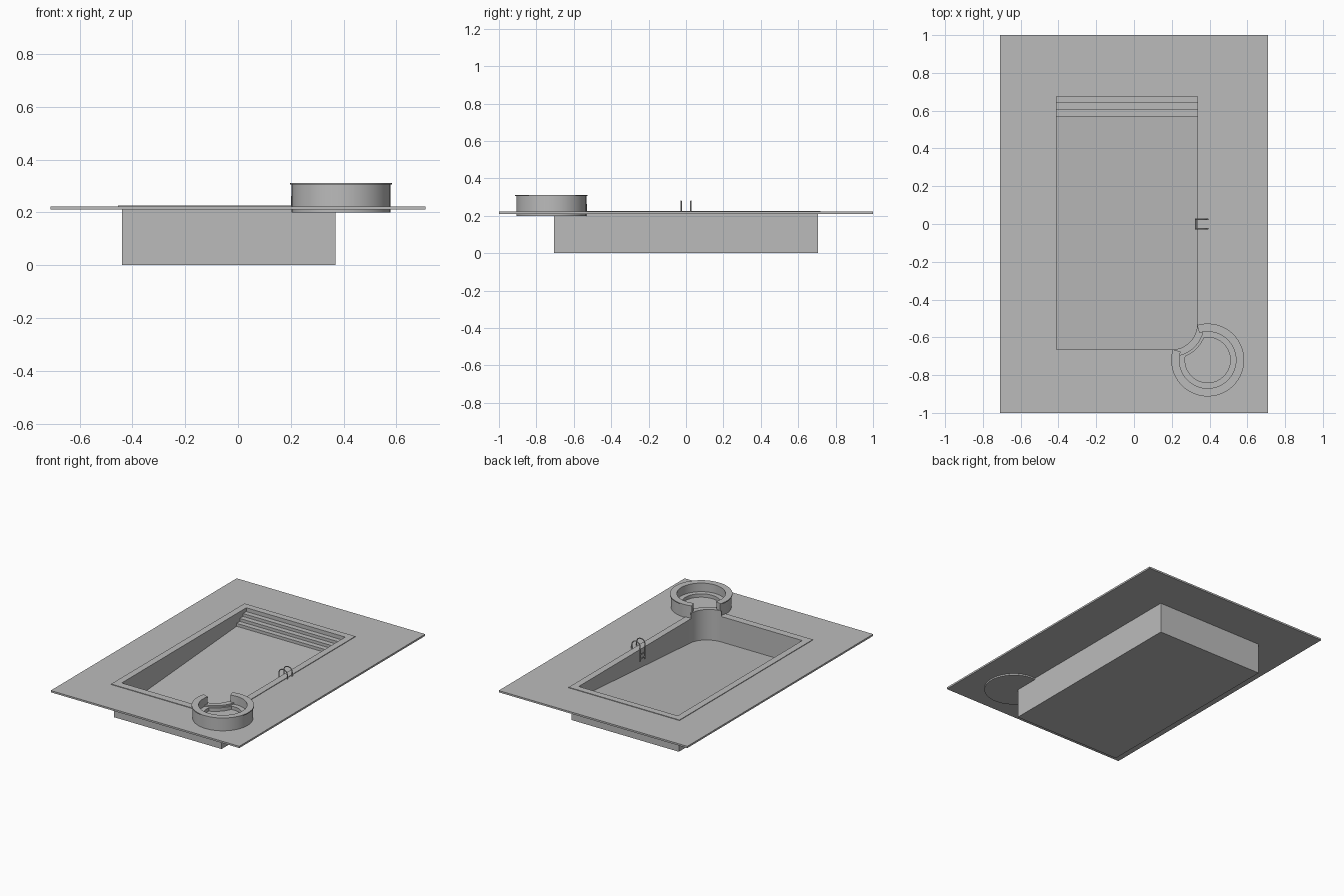
import bpy
import bmesh
from math import cos, sin, radians

if "Cube" in bpy.data.objects:
    bpy.data.objects.remove(bpy.data.objects["Cube"], do_unlink=True)

GREY = (0.5, 0.5, 0.5, 1.0)
stone = bpy.data.materials.new("plain_grey")
stone.use_nodes = True
stone.diffuse_color = GREY
stone.node_tree.nodes["Principled BSDF"].inputs["Base Color"].default_value = GREY


def finish(name, mesh):
    """Weld a mesh, place it in the scene and shade it."""
    bm = bmesh.new()
    bm.from_mesh(mesh)
    bmesh.ops.remove_doubles(bm, verts=bm.verts, dist=0.0001)
    bmesh.ops.recalc_face_normals(bm, faces=bm.faces)
    bm.to_mesh(mesh)
    bm.free()
    mesh.materials.clear()
    mesh.materials.append(stone)
    obj = bpy.data.objects.new(name, mesh)
    bpy.context.collection.objects.link(obj)
    bpy.ops.object.select_all(action="DESELECT")
    obj.select_set(True)
    bpy.context.view_layer.objects.active = obj
    bpy.ops.object.shade_smooth_by_angle(angle=radians(30))
    return obj


def curve_mesh(name, curve):
    """Turn a curve into a finished mesh object."""
    temp = bpy.data.objects.new("temp", curve)
    bpy.context.collection.objects.link(temp)
    graph = bpy.context.evaluated_depsgraph_get()
    mesh = bpy.data.meshes.new_from_object(temp.evaluated_get(graph))
    mesh.name = name
    bpy.data.objects.remove(temp, do_unlink=True)
    return finish(name, mesh)


def add_spline(curve, points, closed):
    spline = curve.splines.new("POLY")
    spline.points.add(len(points) - 1)
    for target, p in zip(spline.points, points):
        target.co = (*p, 1) if len(p) == 3 else (*p, 0, 1)
    spline.use_cyclic_u = closed


def slab(name, outlines, low, high):
    """Flat solid: the first outline is the edge, the others are holes."""
    curve = bpy.data.curves.new(name, "CURVE")
    curve.dimensions = "2D"
    curve.fill_mode = "BOTH"
    curve.extrude = (high - low) / 2
    for outline in outlines:
        add_spline(curve, outline, True)
    obj = curve_mesh(name, curve)
    for v in obj.data.vertices:
        v.co.z += (low + high) / 2
    return obj


def tube(name, points, radius):
    curve = bpy.data.curves.new(name, "CURVE")
    curve.dimensions = "3D"
    curve.bevel_depth = radius
    curve.bevel_resolution = 2
    curve.use_fill_caps = True
    add_spline(curve, points, False)
    return curve_mesh(name, curve)


def arc(center, radius, start, end, steps=16):
    angles = [radians(start + (end - start) * i / steps) for i in range(steps + 1)]
    return [(center[0] + radius * cos(a), center[1] + radius * sin(a)) for a in angles]


def rect(x0, y0, x1, y1):
    return [(x0, y0), (x1, y0), (x1, y1), (x0, y1)]


# Pool outline with one rounded corner beside the spa
LEFT, RIGHT, FRONT, BACK = -0.41, 0.335, -0.665, 0.675
CORNER, CORNER_R = (0.2, -0.53), 0.135
SPA = (0.39, -0.72)
corner = arc(CORNER, CORNER_R, 0, -90)
pool = [(LEFT, FRONT), (LEFT, BACK), (RIGHT, BACK)] + corner

# Deck, raised coping and basin shell
shell = rect(-0.44, -0.705, 0.37, 0.705)
slab("deck", [rect(-0.71, -1, 0.71, 1), pool], 0.21, 0.222)
slab("coping", [rect(-0.455, -0.715, 0.38, 0.72), pool], 0.222, 0.226)
slab("basin_walls", [shell, pool], 0.01, 0.21)
slab("basin_base", [shell], 0, 0.01)

# Sloping floor and entry steps, one side profile swept across the pool
profile = [(0.69, 0.005), (-0.68, 0.005), (-0.68, 0.052)]
y, z = 0.57, 0.14
profile.append((y, z))
for i in range(3):
    z += 0.02
    profile += [(y, z), (y + 0.035, z)]
    y += 0.035
profile[-1] = (0.69, z)
bm = bmesh.new()
face = bm.faces.new([bm.verts.new((LEFT - 0.01, p[0], p[1])) for p in profile])
swept = bmesh.ops.extrude_face_region(bm, geom=[face])["geom"]
bmesh.ops.translate(bm, vec=(RIGHT - LEFT + 0.02, 0, 0),
                    verts=[g for g in swept if isinstance(g, bmesh.types.BMVert)])
mesh = bpy.data.meshes.new("floor_and_steps")
bm.to_mesh(mesh)
bm.free()
finish("floor_and_steps", mesh)

# Round spa: base, bench with foot well, open wall, rim and spillway
base = arc(SPA, 0.187, 163, 467, 48) + corner
well = arc(SPA, 0.12, 170.7, 459.3, 40) + arc(CORNER, 0.185, -22.7, -67.3)[1:-1]
slab("spa_base", [base], 0.2, 0.23)
slab("spa_bench", [base, well], 0.23, 0.253)


def open_ring(outer, inner):
    return arc(SPA, outer, 163, 467, 48) + arc(SPA, inner, 467, 163, 48)


slab("spa_wall", [open_ring(0.187, 0.152)], 0.23, 0.305)
slab("spa_rim", [open_ring(0.193, 0.15)], 0.305, 0.312)
slab("spa_spillway", [corner + arc(CORNER, 0.172, -80, -10)], 0.253, 0.263)

# Ladder: two bent rails and two rungs
bend = arc((0.3585, 0.248), 0.0315, 0, 180, 12)
path = [(0.39, 0.215)] + bend + [(0.327, 0.15)]
for side, name in ((-0.026, "right_rail"), (0.026, "left_rail")):
    tube("ladder_" + name, [(px, side, pz) for px, pz in path], 0.0035)
for i, height in enumerate((0.165, 0.195)):
    tube(f"ladder_rung_{i + 1}", [(0.327, -0.026, height), (0.327, 0.026, height)], 0.0035)
